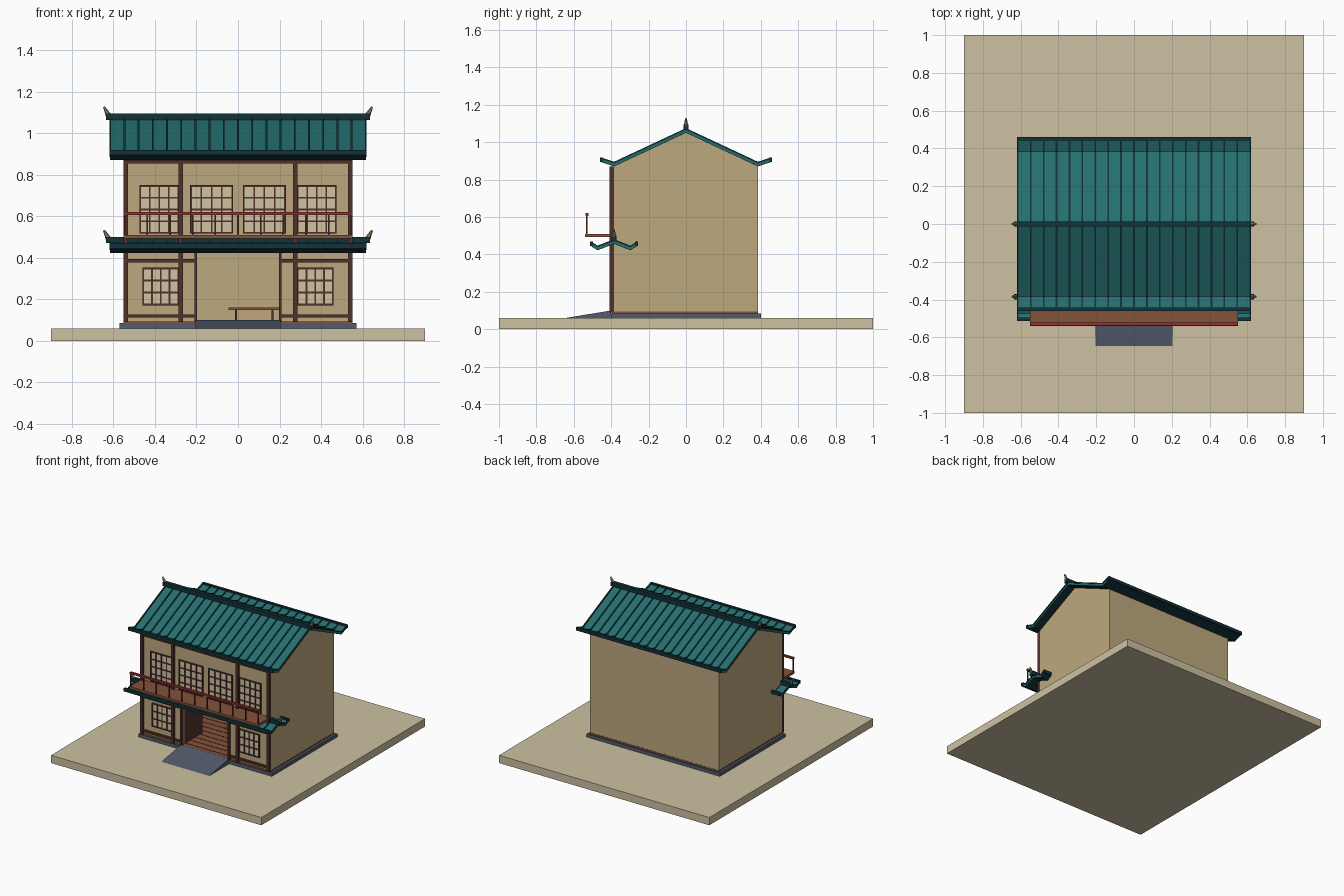
import bpy, bmesh
from mathutils import Vector

cube = bpy.data.objects.get("Cube")
if cube:
    bpy.data.objects.remove(cube, do_unlink=True)


def material(name, r, g, b):
    lin = [((c / 255 + 0.055) / 1.055) ** 2.4 for c in (r, g, b)] + [1]
    m = bpy.data.materials.new(name)
    m.use_nodes = True
    m.diffuse_color = lin
    m.node_tree.nodes["Principled BSDF"].inputs["Base Color"].default_value = lin
    return m


SAND = material("sand", 205, 193, 162)
PLASTER = material("plaster", 190, 169, 127)
PANE = material("paper pane", 208, 196, 164)
TIMBER = material("dark timber", 80, 49, 42)
WOOD = material("warm wood", 132, 82, 58)
RED = material("red rail", 152, 48, 46)
TEAL = material("teal tile", 37, 110, 110)
DARK = material("dark teal", 18, 50, 57)
SLATE = material("slate", 82, 92, 108)
HORN = material("aged bronze", 150, 130, 92)


def finish(name, mat, bm):
    bmesh.ops.recalc_face_normals(bm, faces=bm.faces)
    me = bpy.data.meshes.new(name)
    bm.to_mesh(me)
    bm.free()
    me.materials.append(mat)
    ob = bpy.data.objects.new(name, me)
    bpy.context.collection.objects.link(ob)
    return ob


def add_prism(bm, pts, x0, x1):
    """Extrude a (y, z) outline along x."""
    a = [bm.verts.new((x0, y, z)) for y, z in pts]
    b = [bm.verts.new((x1, y, z)) for y, z in pts]
    bm.faces.new(a)
    bm.faces.new(b[::-1])
    for i in range(len(pts)):
        j = (i + 1) % len(pts)
        bm.faces.new((a[i], a[j], b[j], b[i]))


def prisms(name, mat, pts, spans):
    bm = bmesh.new()
    for x0, x1 in spans:
        add_prism(bm, pts, x0, x1)
    return finish(name, mat, bm)


def boxes(name, mat, items):
    """Each item is (x0, x1, y0, y1, z0, z1)."""
    bm = bmesh.new()
    for x0, x1, y0, y1, z0, z1 in items:
        add_prism(bm, [(y0, z0), (y1, z0), (y1, z1), (y0, z1)], x0, x1)
    return finish(name, mat, bm)


def mirrored(items):
    return items + [(-b, -a, *rest) for a, b, *rest in items]


# Ground, foundation, entrance ramp and floor
boxes("ground", SAND, [(-0.9, 0.9, -1, 1, 0, 0.06)])
boxes("foundation", SLATE, [(-0.57, 0.57, -0.4, 0.4, 0.06, 0.085)])
prisms("entrance_ramp", SLATE, [(-0.645, 0.06), (-0.4, 0.1), (-0.4, 0.06)], [(-0.205, 0.205)])
boxes("floor", WOOD, [(-0.551, 0.551, -0.396, 0.386, 0.085, 0.096)])
boxes("floor_seams", TIMBER, [(-0.5, 0.5, y, y + 0.004, 0.096, 0.098)
                              for y in [-0.36 + 0.06 * i for i in range(12)]])

# Plaster walls with gabled ends and an open front entrance
F = -0.39
prisms("gable_walls", PLASTER,
       [(F, 0.095), (0.385, 0.095), (0.385, 0.87), (0, 1.05), (F, 0.87)],
       [(-0.55, -0.53), (0.53, 0.55)])
boxes("front_wall", PLASTER,
      mirrored([(0.2, 0.53, F, F + 0.02, 0.095, 0.43)]) + [(-0.53, 0.53, F, F + 0.02, 0.43, 0.87)])
boxes("back_wall", PLASTER, [(-0.53, 0.53, 0.365, 0.385, 0.095, 0.87)])
boxes("ceiling", PLASTER, [(-0.53, 0.53, F + 0.02, 0.365, 0.43, 0.45)])
boxes("entrance_partitions", TIMBER, mirrored([(0.2, 0.21, F + 0.02, -0.15, 0.096, 0.43)]))

# Timber framing on the front
Y0, Y1 = -0.41, -0.385
boxes("front_posts", TIMBER, mirrored([
    (0.53, 0.552, Y0, Y1, 0.09, 0.87),
    (0.265, 0.287, Y0, Y1, 0.09, 0.87),
    (0.197, 0.21, Y0, Y1, 0.09, 0.44)]))
boxes("front_beams", TIMBER, mirrored([
    (0.2, 0.55, Y0 + 0.004, Y1, 0.377, 0.394),
    (0.2, 0.55, Y0 + 0.004, Y1, 0.112, 0.128)]) + [
    (-0.55, 0.55, Y0 + 0.004, Y1, 0.853, 0.87)])


# Lattice windows
def window(name, x0, x1, z0, z1, cols, rows):
    t = 0.004
    boxes(name + "_pane", PANE, [(x0, x1, F - 0.004, F, z0, z1)])
    bars = []
    for i in range(cols + 1):
        x = x0 + (x1 - x0) * i / cols
        bars.append((x - t, x + t, F - 0.01, F, z0 - t, z1 + t))
    for i in range(rows + 1):
        z = z0 + (z1 - z0) * i / rows
        bars.append((x0 - t, x1 + t, F - 0.009, F, z - t, z + t))
    boxes(name + "_lattice", TIMBER, bars)


for side, s in (("left", 1), ("right", -1)):
    for name, a, b, z0, z1, rows in (("upper_outer_window", 0.288, 0.47, 0.52, 0.745, 4),
                                     ("upper_inner_window", 0.028, 0.226, 0.52, 0.745, 4),
                                     ("lower_window", 0.288, 0.456, 0.175, 0.348, 3)):
        x0, x1 = sorted((a * s, b * s))
        window(side + "_" + name, x0, x1, z0, z1, 4, rows)


# Tiled roofs with upturned eaves, ribs, ridge beam and horns
def band(half, yc, zc, low, high):
    line = [(-y, z) for y, z in half[:0:-1]] + half
    top = [(yc + y, zc + z + high) for y, z in line]
    return top + [(yc + y, zc + z + low) for y, z in line[::-1]]


def roof(name, yc, zc, half, ribs):
    L = 0.615
    prisms(name + "_tiles", TEAL, band(half, yc, zc, -0.015, 0), [(-L, L)])
    step = 2 * L / ribs
    prisms(name + "_ribs", DARK, band(half, yc, zc, -0.002, 0.007),
           [(-L + i * step - 0.0045, -L + i * step + 0.0045) for i in range(ribs + 1)])
    ye, ze = half[-1]
    boxes(name + "_eave_trim", DARK,
          [(-L - 0.004, L + 0.004, yc + s * ye - 0.009, yc + s * ye + 0.009,
            zc + ze - 0.016, zc + ze + 0.008) for s in (-1, 1)])
    prisms(name + "_underside", DARK, band(half, yc, zc, -0.018, -0.014), [(-L, L)])
    boxes(name + "_ridge", DARK, [(-0.635, 0.635, yc - 0.014, yc + 0.014, zc - 0.004, zc + 0.027)])
    bm = bmesh.new()
    for s in (-1, 1):
        base = Vector((s * 0.622, yc, zc + 0.015))
        tip = Vector((s * 0.645, yc, zc + 0.058))
        rot = (tip - base).to_track_quat("Z", "Y").to_matrix().to_4x4()
        rot.translation = (base + tip) / 2
        bmesh.ops.create_cone(bm, cap_ends=True, segments=6, radius1=0.014, radius2=0.005,
                              depth=(tip - base).length, matrix=rot)
    finish(name + "_horns", HORN, bm)


roof("main_roof", 0, 1.068, [(0, 0), (0.385, -0.18), (0.452, -0.157)], 18)
roof("porch_roof", -0.385, 0.474, [(0, 0), (0.088, -0.034), (0.12, -0.014)], 18)

# Balcony deck and railing
boxes("balcony_deck", WOOD, [(-0.55, 0.55, -0.54, F, 0.492, 0.51)])
boxes("balcony_balusters", TIMBER, [(x - 0.004, x + 0.004, -0.534, -0.526, 0.51, 0.61)
                                    for x in [-0.545 + 0.109 * i for i in range(11)]])
boxes("balcony_handrail", RED, [(-0.55, 0.55, -0.538, -0.522, 0.606, 0.62)])

# Bench inside the entrance
boxes("bench", WOOD, [(-0.045, 0.2, -0.1, 0.0, 0.148, 0.16)])
boxes("bench_legs", TIMBER, [(x, x + 0.01, y, y + 0.01, 0.096, 0.148)
                             for x in (-0.015, 0.16) for y in (-0.09, -0.02)])
